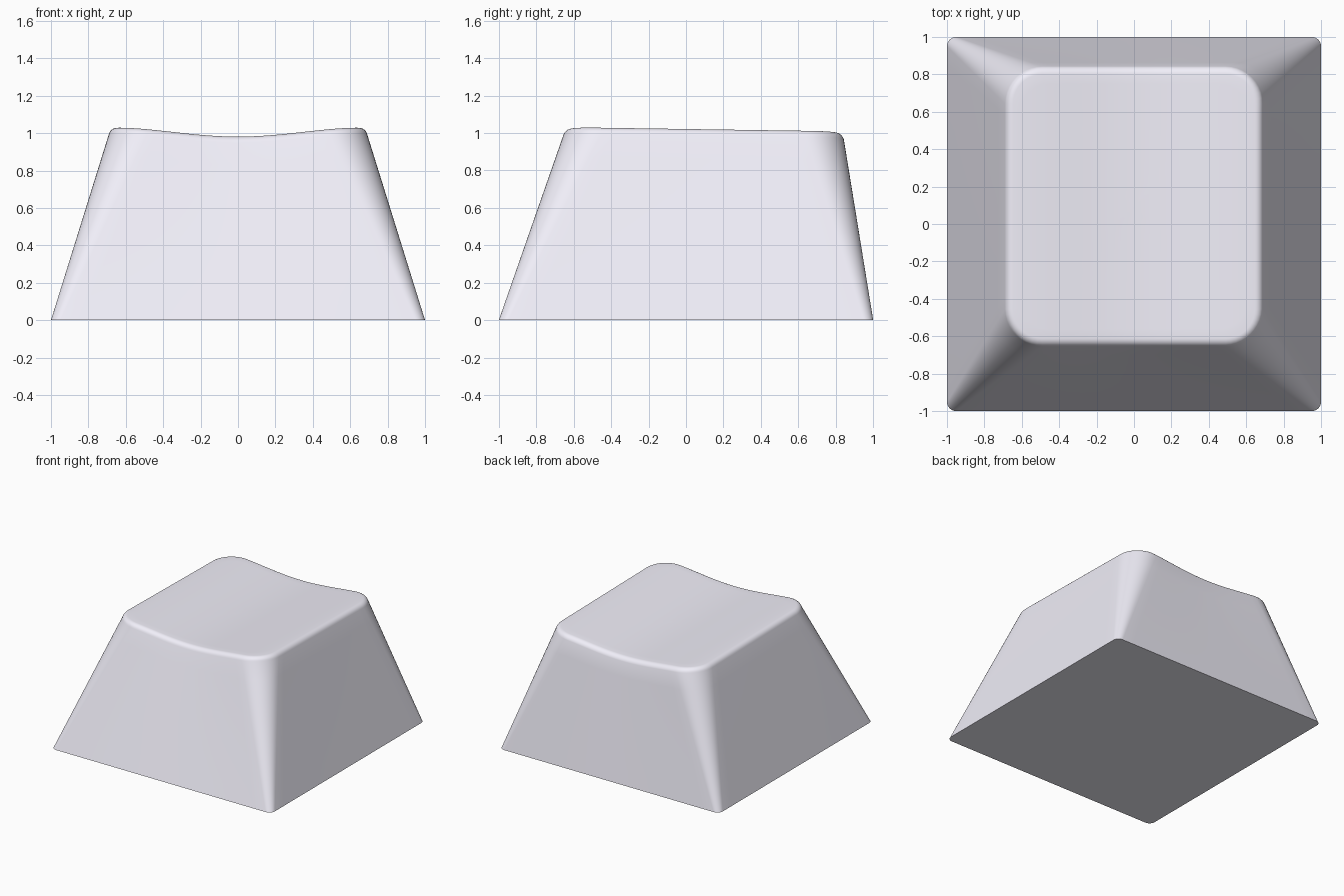
import bpy, bmesh, math

if "Cube" in bpy.data.objects:
    bpy.data.objects.remove(bpy.data.objects["Cube"])

BASE = (-1.0, 1.0, -1.0, 1.0, 0.05)        # x0, x1, y0, y1, corner radius at the foot
TOP = (-0.69, 0.69, -0.655, 0.843, 0.20)   # same where the wall meets the rim
FILLET, LEAN = 0.045, math.radians(16)
EDGE, CORNER = 18, 10


def top_height(x, y):
    # Gently sloped top with a cylindrical finger dish
    u = min(abs(x) / 0.70, 1.0)
    return 1.022 - 0.015 * y - 0.025 * (1 + math.cos(math.pi * u))


def outline_point(side, i, f, inset=0.0):
    # Point on the rounded rectangle a fraction f up the wall; each side is a corner then an edge
    x0, x1, y0, y1, r = (a + (b - a) * f for a, b in zip(BASE, TOP))
    centres = [(x1 - r, y1 - r), (x0 + r, y1 - r), (x0 + r, y0 + r), (x1 - r, y0 + r)]

    def arc(k, a):
        c = centres[k % 4]
        return (c[0] + (r - inset) * math.cos(a), c[1] + (r - inset) * math.sin(a))

    start = side * math.pi / 2
    if i <= CORNER:
        return arc(side, start + math.pi / 2 * i / CORNER)
    p, q = arc(side, start + math.pi / 2), arc(side + 1, start + math.pi / 2)
    t = (i - CORNER) / EDGE
    return (p[0] + (q[0] - p[0]) * t, p[1] + (q[1] - p[1]) * t)


slots = [(s, i) for s in range(4) for i in range(CORNER + EDGE)]
bm = bmesh.new()
rings = []

# Height where the sloping wall meets the rim
shoulder = []
for s, i in slots:
    x, y = outline_point(s, i, 1.0)
    shoulder.append(top_height(x, y) - FILLET * (1 - math.sin(LEAN)))

# Walls
for k in range(9):
    ring = []
    for (s, i), h in zip(slots, shoulder):
        ring.append(bm.verts.new((*outline_point(s, i, k / 8), h * k / 8)))
    rings.append(ring)

# Rounded rim
for k in range(1, 7):
    a = LEAN + (math.pi / 2 - LEAN) * k / 6
    ring = []
    for s, i in slots:
        x, y = outline_point(s, i, 1.0, FILLET * (math.cos(LEAN) - math.cos(a)))
        ring.append(bm.verts.new((x, y, top_height(x, y) - FILLET * (1 - math.sin(a)))))
    rings.append(ring)

# Dished top, shrinking towards its middle
cy = (TOP[2] + TOP[3]) / 2
rim = [v.co.copy() for v in rings[-1]]
for k in range(1, 14):
    f = 1 - k / 14
    pts = [(c.x * f, cy + (c.y - cy) * f) for c in rim]
    rings.append([bm.verts.new((x, y, top_height(x, y))) for x, y in pts])

n = len(slots)
for lo, hi in zip(rings, rings[1:]):
    for j in range(n):
        bm.faces.new((lo[j], lo[(j + 1) % n], hi[(j + 1) % n], hi[j]))
middle = bm.verts.new((0, cy, top_height(0, cy)))
for j in range(n):
    bm.faces.new((rings[-1][j], rings[-1][(j + 1) % n], middle))

# Flat underside
bm.faces.new(rings[0][::-1])
bmesh.ops.recalc_face_normals(bm, faces=bm.faces)

mesh = bpy.data.meshes.new("keycap")
bm.to_mesh(mesh)
bm.free()
keycap = bpy.data.objects.new("keycap", mesh)
bpy.context.collection.objects.link(keycap)

# Pale lavender plastic
plastic = bpy.data.materials.new("pale_plastic")
plastic.diffuse_color = (0.88, 0.865, 0.95, 1.0)
plastic.use_nodes = True
plastic.node_tree.nodes["Principled BSDF"].inputs["Base Color"].default_value = plastic.diffuse_color
mesh.materials.append(plastic)

bpy.context.view_layer.objects.active = keycap
keycap.select_set(True)
bpy.ops.object.shade_smooth_by_angle(angle=math.radians(40))
